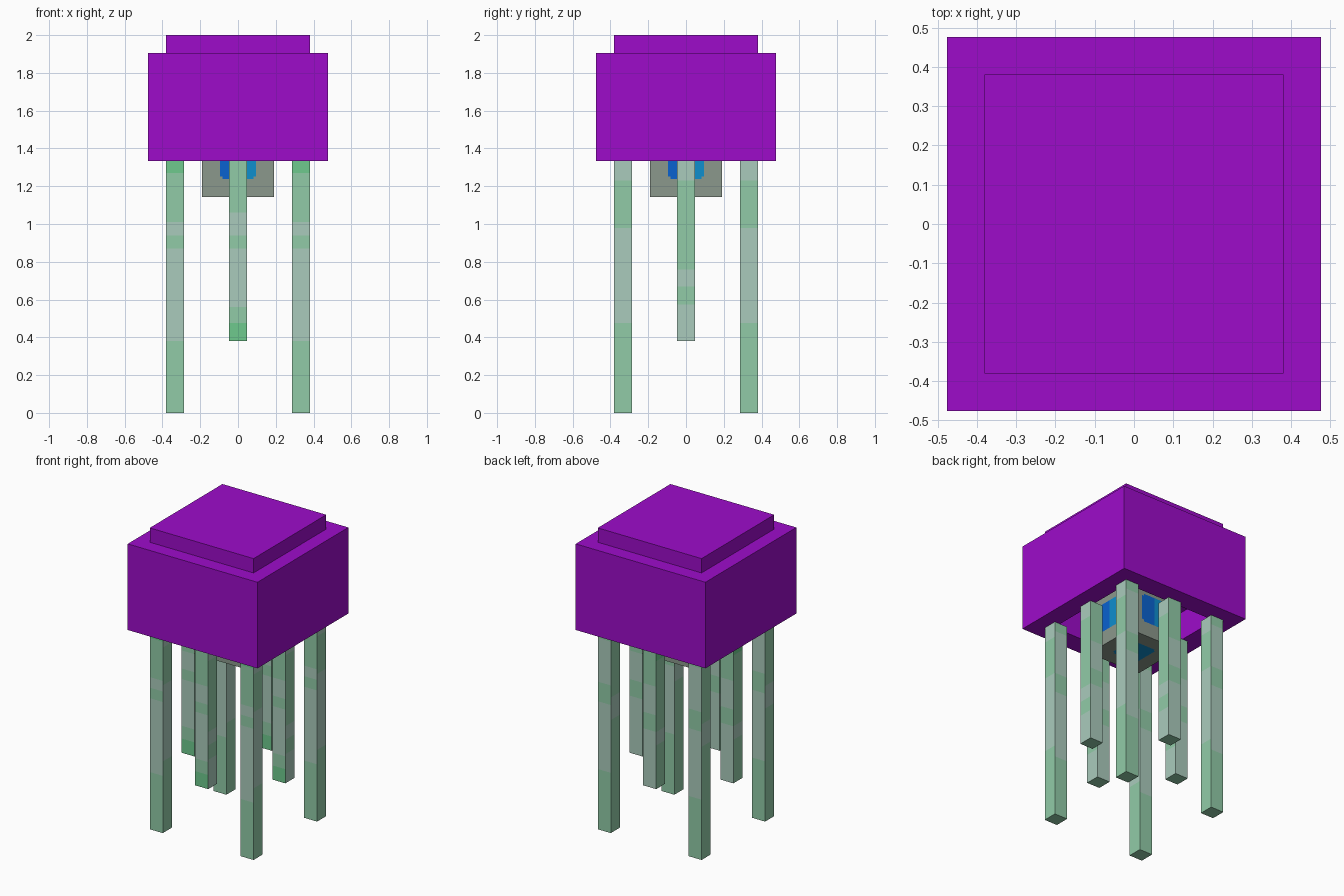
import bpy, bmesh
from mathutils import Vector

if "Cube" in bpy.data.objects:
    bpy.data.objects.remove(bpy.data.objects["Cube"])

U = 2 / 21  # one block unit


def material(name, rgb):
    """Flat material from sRGB 0-255 values."""
    m = bpy.data.materials.new(name)
    lin = [(c / 255 / 12.92) if c < 11 else ((c / 255 + 0.055) / 1.055) ** 2.4 for c in rgb]
    m.diffuse_color = (*lin, 1)
    m.use_nodes = True
    m.node_tree.nodes["Principled BSDF"].inputs["Base Color"].default_value = m.diffuse_color
    return m


purple = material("purple", (157, 12, 202))
pale = material("pale_green", (170, 203, 188))
mid = material("soft_green", (145, 203, 167))
bright = material("bright_green", (110, 202, 141))
grey = material("grey", (139, 152, 140))
deep_blue = material("deep_blue", (10, 98, 208))
sky_blue = material("sky_blue", (14, 142, 206))


def box(lo, hi):
    """bmesh box between two corners given in block units."""
    bm = bmesh.new()
    bmesh.ops.create_cube(bm, size=1)
    for v in bm.verts:
        v.co = Vector([(a + b) / 2 + c * (b - a) for a, b, c in zip(lo, hi, v.co)]) * U
    return bm


def cut(bm, axis, positions):
    """Slice the mesh at positions along one axis."""
    no = Vector([float(i == axis) for i in range(3)])
    for p in positions:
        bmesh.ops.bisect_plane(bm, geom=bm.verts[:] + bm.edges[:] + bm.faces[:],
                               plane_co=no * p, plane_no=no)


def finish(bm, name, mats):
    bm.normal_update()
    me = bpy.data.meshes.new(name)
    bm.to_mesh(me)
    bm.free()
    for m in mats:
        me.materials.append(m)
    ob = bpy.data.objects.new(name, me)
    bpy.context.collection.objects.link(ob)
    return ob


# Bell: block with a square hollow in its underside
bm = box((-5, -5, 14), (5, 5, 20))
bm.normal_update()
under = min(bm.faces, key=lambda f: f.calc_center_median().z)
bmesh.ops.inset_individual(bm, faces=[under], thickness=2 * U)
ext = bmesh.ops.extrude_discrete_faces(bm, faces=[under])
bmesh.ops.translate(bm, verts=ext["faces"][0].verts[:], vec=(0, 0, 2 * U))
finish(bm, "bell", [purple])

# Raised plate on top of the bell
finish(box((-4, -4, 20), (4, 4, 21)), "bell_cap", [purple])

# Core: grey cube with a rounded two-tone blue patch on every face
bm = box((-2, -2, 12), (2, 2, 16))
R, N = U, 0.87 * U
for axis, mid_pos in ((0, 0), (1, 0), (2, 14 * U)):
    cut(bm, axis, [mid_pos + s for s in (-R, -N, 0, N, R)])
bm.normal_update()
for f in bm.faces:
    c, n = f.calc_center_median(), f.normal
    side = abs(n.z) < 0.5
    u = -n.y * c.x + n.x * c.y if side else c.x
    v = c.z - 14 * U if side else c.y
    inside = max(abs(u), abs(v)) < R and min(abs(u), abs(v)) < N
    if inside:
        f.material_index = 1 if side and u < 0 else 2
finish(bm, "core", [grey, deep_blue, sky_blue])

# Tentacle colour bands: (lower height, colour) from the top down, per side
P, M, B = 0, 1, 2
CORNER = {
    "front": [(1.27, B), (1.01, M), (0.94, P), (0.87, M), (0.38, P), (0, M)],
    "right": [(1.23, P), (0.98, M), (0.475, P), (0, M)],
    "back": [(1.27, M), (0.98, P), (0.85, M), (0.40, P), (0, M)],
    "left": [(1.27, B), (0.90, M), (0.75, P), (0, M)],
}
MIDDLE = {
    "front": [(1.06, M), (0.94, P), (0.87, M), (0.56, P), (0.475, M), (0, B)],
    "right": [(1.23, P), (0.76, M), (0.67, P), (0.575, M), (0, P)],
    "back": [(1.06, M), (0.87, P), (0.76, M), (0, P)],
    "left": [(1.23, B), (0.76, M), (0.67, P), (0, M)],
}


def tentacle(name, x, y, bottom, bands):
    bm = box((x - 0.5, y - 0.5, bottom), (x + 0.5, y + 0.5, 14))
    cut(bm, 2, sorted({z for rows in bands.values() for z, _ in rows if z > bottom * U}))
    bm.normal_update()
    for f in bm.faces:
        n, z = f.normal, f.calc_center_median().z
        if abs(n.z) > 0.5:
            f.material_index = M
            continue
        if abs(n.x) > 0.5:
            key = "right" if n.x > 0 else "left"
        else:
            key = "back" if n.y > 0 else "front"
        f.material_index = next(c for low, c in bands[key] if z > low)
    finish(bm, name, [pale, mid, bright])


# Eight tentacles around the rim: long at corners, short between
for i in (-1, 0, 1):
    for j in (-1, 0, 1):
        if i and j:
            tentacle("corner_tentacle", 3.5 * i, 3.5 * j, 0, CORNER)
        elif i or j:
            tentacle("middle_tentacle", 3.5 * i, 3.5 * j, 4, MIDDLE)
